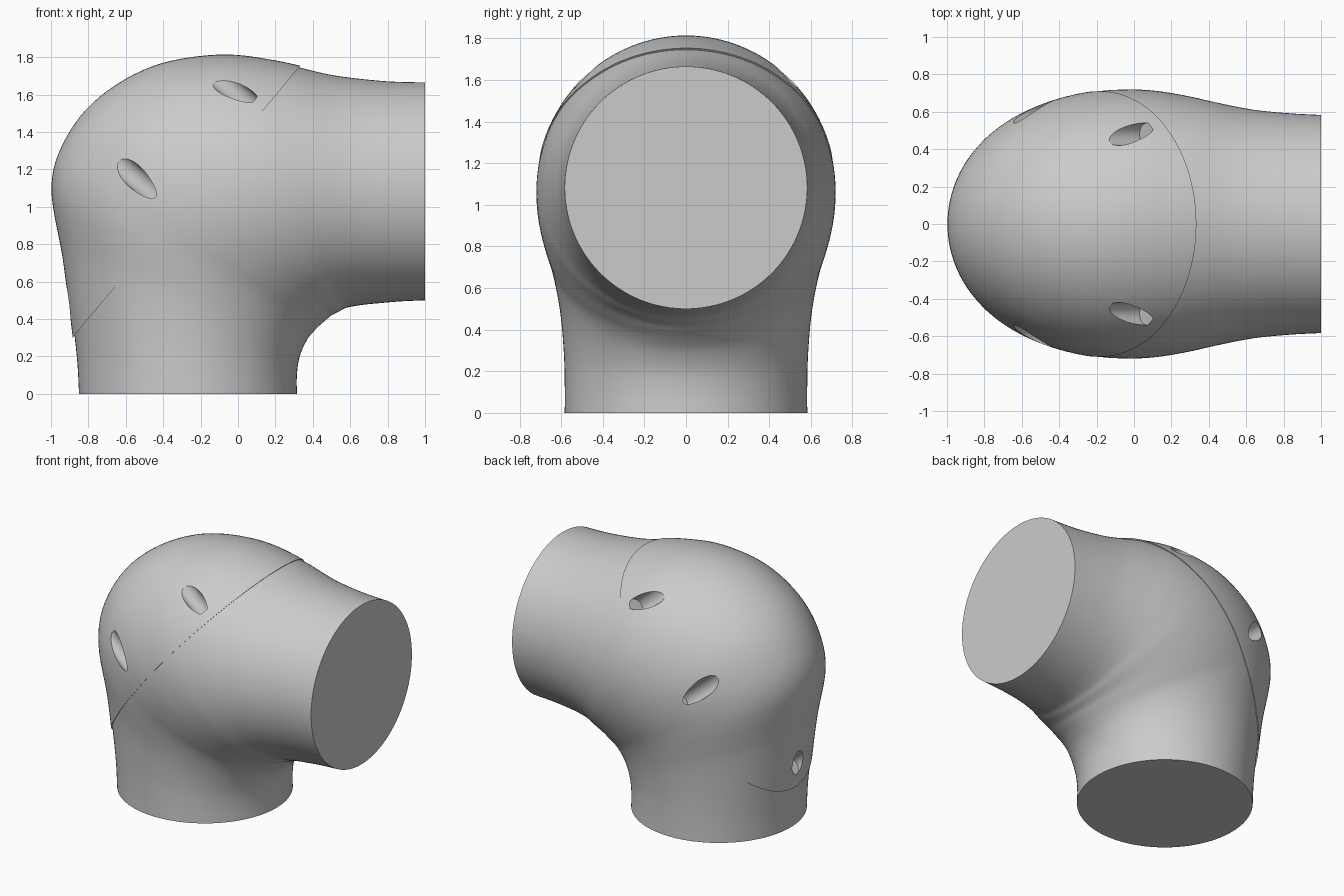
import bpy
import bmesh
import math
from mathutils import Vector, Matrix

if "Cube" in bpy.data.objects:
    bpy.data.objects.remove(bpy.data.objects["Cube"])

# Cross-sections along the bend: inner x, inner z, outer x, outer z, half width
SECTIONS = [
    (.315, 0, -.85, 0, .583), (.315, .1, -.86, .18, .583),
    (.33, .2, -.885, .4, .588), (.37, .29, -.927, .72, .607),
    (.42, .35, -.988, 1.1, .648), (.47, .395, -.912, 1.36, .69),
    (.5, .42, -.733, 1.58, .715), (.54, .44, -.445, 1.745, .717),
    (.58, .46, -.1, 1.804, .69), (.66, .475, .2, 1.773, .65),
    (.76, .485, .5, 1.705, .612), (.88, .495, .78, 1.672, .592),
    (1, .5, 1, 1.665, .583)]
STEPS = 6
SIDES = 128

# Slanted seam between the elbow and its cover
SEAM_POINT = Vector((-.885, 0, .3))
SEAM_NORMAL = Vector((-.766, 0, .642)).normalized()

grey = bpy.data.materials.new("light_grey")
grey.use_nodes = True
GREY = (.6, .6, .6, 1)
grey.diffuse_color = GREY
grey.node_tree.nodes["Principled BSDF"].inputs["Base Color"].default_value = GREY


def spline(a, b, c, d, t):
    """Smooth value between b and c."""
    return b + .5 * t * (c - a + t * (2 * a - 5 * b + 4 * c - d + t * (3 * (b - c) + d - a)))


def smooth_sections():
    rows = [SECTIONS[0]] + SECTIONS + [SECTIONS[-1]]
    for i in range(len(SECTIONS) - 1):
        for k in range(STEPS):
            yield [spline(*values, k / STEPS) for values in zip(*rows[i:i + 4])]
    yield SECTIONS[-1]


def elbow_half(name, lip, side_lip, above):
    """Sweep the elbow, keep the part on one side of the seam and close it."""
    bm = bmesh.new()
    rings = []
    for ix, iz, ox, oz, width in smooth_sections():
        inner = Vector((ix, 0, iz))
        outer = Vector((ox, 0, oz))
        outer += (outer - inner).normalized() * lip
        centre = (inner + outer) / 2
        ring = []
        for s in range(SIDES):
            a = math.tau * s / SIDES
            side = Vector((0, (width + side_lip) * math.sin(a), 0))
            ring.append(bm.verts.new(centre + (outer - centre) * math.cos(a) + side))
        rings.append(ring)
    for low, high in zip(rings, rings[1:]):
        for s in range(SIDES):
            n = (s + 1) % SIDES
            bm.faces.new((low[s], low[n], high[n], high[s]))
    bm.faces.new(rings[0])
    bm.faces.new(rings[-1])
    bmesh.ops.bisect_plane(
        bm, geom=bm.verts[:] + bm.edges[:] + bm.faces[:], dist=1e-5,
        plane_co=SEAM_POINT, plane_no=SEAM_NORMAL,
        clear_inner=above, clear_outer=not above)
    bmesh.ops.holes_fill(bm, edges=[e for e in bm.edges if e.is_boundary], sides=0)
    bmesh.ops.recalc_face_normals(bm, faces=bm.faces[:])
    return add_object(name, bm)


def add_object(name, bm):
    mesh = bpy.data.meshes.new(name)
    bm.to_mesh(mesh)
    bm.free()
    mesh.materials.append(grey)
    obj = bpy.data.objects.new(name, mesh)
    bpy.context.collection.objects.link(obj)
    return obj


def activate(obj):
    bpy.ops.object.select_all(action='DESELECT')
    obj.select_set(True)
    bpy.context.view_layer.objects.active = obj


elbow_body = elbow_half("elbow_body", 0, 0, False)
elbow_cover = elbow_half("elbow_cover", .011, .003, True)

# Screw recesses, drilled square to the seam
RADIUS = .06
LENGTH = 1
FLOOR = .07
holes = [Vector((-.92, 0, .5))]
for side in (-1, 1):
    holes.append(Vector((-.025, side * .48, 1.625)))
    holes.append(Vector((-.545, side * .6, 1.155)))

bm = bmesh.new()
turn = SEAM_NORMAL.to_track_quat('Z', 'Y').to_matrix().to_4x4()
for point in holes:
    height = (point - SEAM_POINT).dot(SEAM_NORMAL)
    middle = point + SEAM_NORMAL * (FLOOR + LENGTH / 2 - height)
    bmesh.ops.create_cone(bm, cap_ends=True, segments=32, radius1=RADIUS, radius2=RADIUS,
                          depth=LENGTH, matrix=Matrix.Translation(middle) @ turn)
cutter = add_object("screw_recess_cutter", bm)
cutter.hide_render = True

drill = elbow_cover.modifiers.new("screw_recesses", 'BOOLEAN')
drill.operation = 'DIFFERENCE'
drill.solver = 'EXACT'
drill.object = cutter
activate(elbow_cover)
bpy.ops.object.modifier_apply(modifier=drill.name)
bpy.data.objects.remove(cutter)

# Smooth skin with sharp rims
for part in (elbow_body, elbow_cover):
    activate(part)
    bpy.ops.object.shade_smooth_by_angle(angle=math.radians(30))
